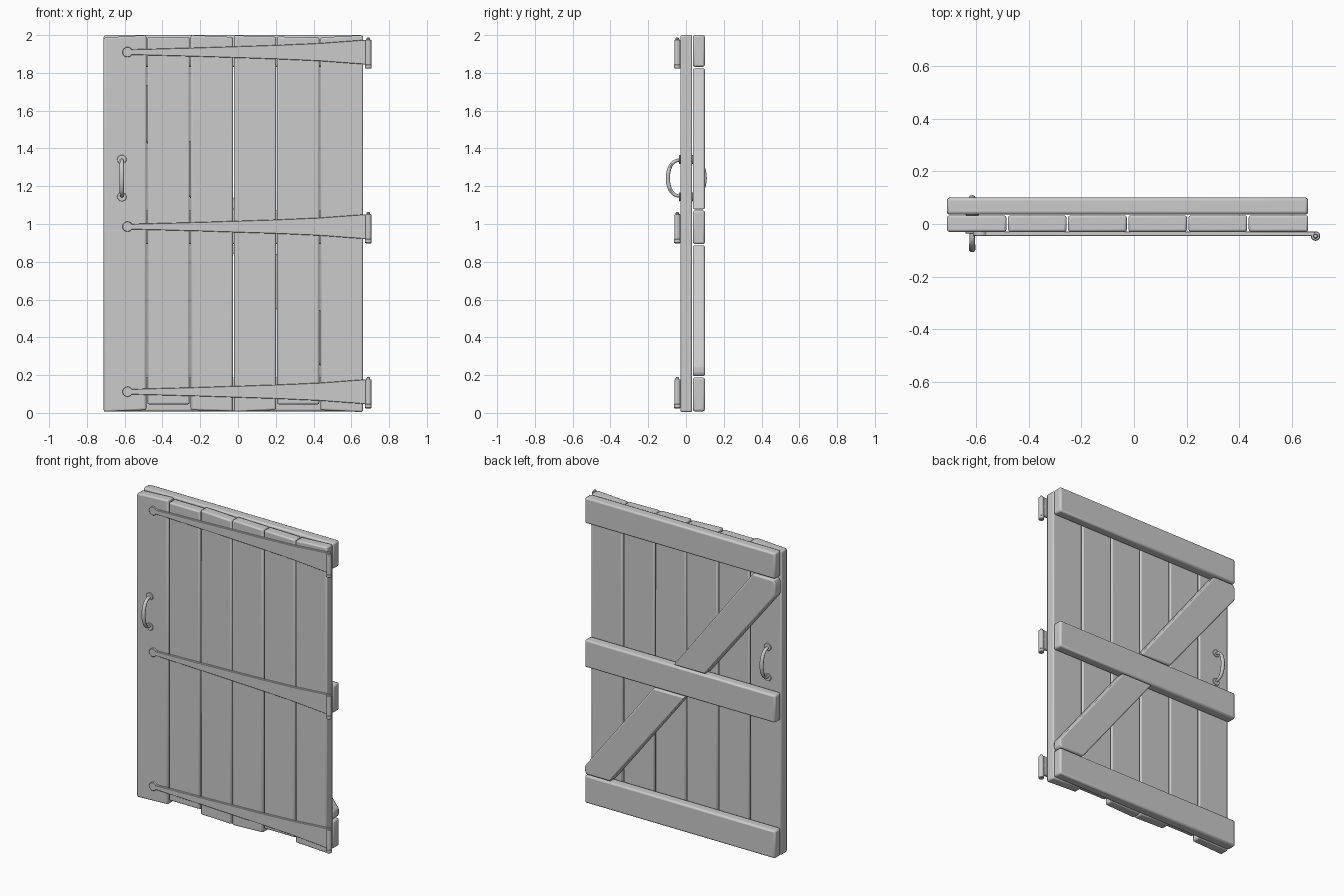
import bpy, bmesh, math
from mathutils import Vector

if "Cube" in bpy.data.objects:
    bpy.data.objects.remove(bpy.data.objects["Cube"])


def finish(obj, bevel=0.0, segments=2):
    bpy.context.view_layer.objects.active = obj
    for o in bpy.context.selected_objects:
        o.select_set(False)
    obj.select_set(True)
    if bevel:
        m = obj.modifiers.new("soft_edges", "BEVEL")
        m.width, m.segments = bevel, segments
        m.limit_method = "ANGLE"
        m.angle_limit = math.radians(30)
    bpy.ops.object.shade_smooth_by_angle(angle=math.radians(35))
    return obj


def to_object(name, bm):
    bmesh.ops.recalc_face_normals(bm, faces=bm.faces)
    mesh = bpy.data.meshes.new(name)
    bm.to_mesh(mesh)
    bm.free()
    obj = bpy.data.objects.new(name, mesh)
    bpy.context.collection.objects.link(obj)
    return obj


def prism(name, outline, y0, y1, bevel=0.0, segments=2):
    """Extrude an x-z outline from y0 to y1."""
    bm = bmesh.new()
    face = bm.faces.new([bm.verts.new((x, y0, z)) for x, z in outline])
    ext = bmesh.ops.extrude_face_region(bm, geom=[face])
    verts = [g for g in ext["geom"] if isinstance(g, bmesh.types.BMVert)]
    bmesh.ops.translate(bm, verts=verts, vec=(0, y1 - y0, 0))
    return finish(to_object(name, bm), bevel, segments)


def lathe(name, x, y, profile, sides=20):
    """Upright turned part from (radius, z) rings."""
    bm = bmesh.new()
    rings = [[bm.verts.new((x + r * math.cos(2 * math.pi * i / sides),
                            y + r * math.sin(2 * math.pi * i / sides), z))
              for i in range(sides)] for r, z in profile]
    for a, b in zip(rings, rings[1:]):
        for i in range(sides):
            j = (i + 1) % sides
            bm.faces.new((a[i], a[j], b[j], b[i]))
    bm.faces.new(rings[0])
    bm.faces.new(rings[-1])
    return finish(to_object(name, bm))


def ellipse(cx, cz, rx, rz, n=20):
    return [(cx + rx * math.cos(2 * math.pi * i / n),
             cz + rz * math.sin(2 * math.pi * i / n)) for i in range(n)]


LEFT, RIGHT = -0.711, 0.662
FRONT, BACK = -0.030, 0.033

# vertical planks: bottom-left, bottom-right, top-right, top-left heights
ends = [(0.006, 0.015, 2.0, 1.987), (0.045, 0.045, 1.99, 1.99),
        (0.015, 0.008, 1.99, 2.0), (0.006, 0.015, 1.992, 1.998),
        (0.045, 0.045, 1.988, 1.992), (0.015, 0.004, 2.0, 1.987)]
step = (RIGHT - LEFT) / 6
for i, (bl, br, tr, tl) in enumerate(ends):
    a = LEFT + i * step + (0.003 if i else 0)
    b = LEFT + (i + 1) * step - (0.003 if i < 5 else 0)
    prism(f"plank_{i + 1}", [(a, bl), (b, br), (b, tr), (a, tl)], FRONT, BACK, 0.009)

# horizontal back rails
for name, z0, z1 in (("bottom_rail", 0.008, 0.188), ("middle_rail", 0.893, 1.072),
                     ("top_rail", 1.832, 2.0)):
    prism(name, [(LEFT, z0), (RIGHT, z0), (RIGHT, z1), (LEFT, z1)], 0.036, 0.1, 0.011)

# diagonal back braces
prism("upper_brace", [(-0.205, 1.078), (0.022, 1.078), (-0.55, 1.824),
                      (LEFT + 0.012, 1.824), (LEFT, 1.80), (LEFT, 1.72)], 0.036, 0.1, 0.009)
prism("lower_brace", [(-0.058, 0.887), (0.48, 0.194), (RIGHT - 0.012, 0.194),
                      (RIGHT, 0.21), (RIGHT, 0.25), (0.167, 0.887)], 0.036, 0.1, 0.009)

# strap hinges with round tips and pin barrels
half_widths = [(-0.562, 0.014), (-0.2, 0.024), (0.2, 0.037), (0.43, 0.047), (0.686, 0.066)]
for label, zc in (("top", 1.910), ("middle", 0.986), ("bottom", 0.112)):
    tip = [(-0.585 + 0.027 * math.cos(t), zc + 0.027 * math.sin(t))
           for t in (math.radians(32 + 296 * k / 16) for k in range(17))]
    outline = tip + [(x, zc - w) for x, w in half_widths[1:]] \
        + [(x, zc + w) for x, w in reversed(half_widths[1:])]
    prism(f"{label}_hinge_strap", outline, -0.045, -0.029, 0.002, 1)
    lathe(f"{label}_hinge_barrel", 0.69, -0.046,
          [(0.013, zc - 0.088), (0.018, zc - 0.084), (0.018, zc - 0.067), (0.016, zc - 0.065),
           (0.016, zc + 0.064), (0.009, zc + 0.066), (0.009, zc + 0.073), (0.006, zc + 0.077)])


# arched pull handles, one on each face of the planks
def handle(name, surface, out):
    n, sides, hx, hz = 24, 12, -0.615, 1.243
    bm = bmesh.new()
    rings = []
    for k in range(n + 1):
        t = math.pi * k / n
        c = Vector((hx, surface + out * 0.066 * math.sin(t) ** 0.8, hz + 0.095 * math.cos(t)))
        normal = Vector((0, out * math.sin(t), math.cos(t))).normalized()
        r = 0.008 + 0.003 * math.sin(t)
        rings.append([bm.verts.new(c + normal * r * math.cos(a) + Vector((r * 1.15 * math.sin(a), 0, 0)))
                      for a in (2 * math.pi * s / sides for s in range(sides))])
    for a, b in zip(rings, rings[1:]):
        for s in range(sides):
            q = (s + 1) % sides
            bm.faces.new((a[s], a[q], b[q], b[s]))
    bm.faces.new(rings[0])
    bm.faces.new(rings[-1])
    finish(to_object(name, bm))
    for part, z in (("upper", 1.342), ("lower", 1.144)):
        prism(f"{name}_{part}_plate", ellipse(hx, z, 0.025, 0.024),
              surface - out * 0.001, surface + out * 0.007, 0.002, 1)


handle("front_handle", FRONT, -1)
handle("back_handle", BACK, 1)
